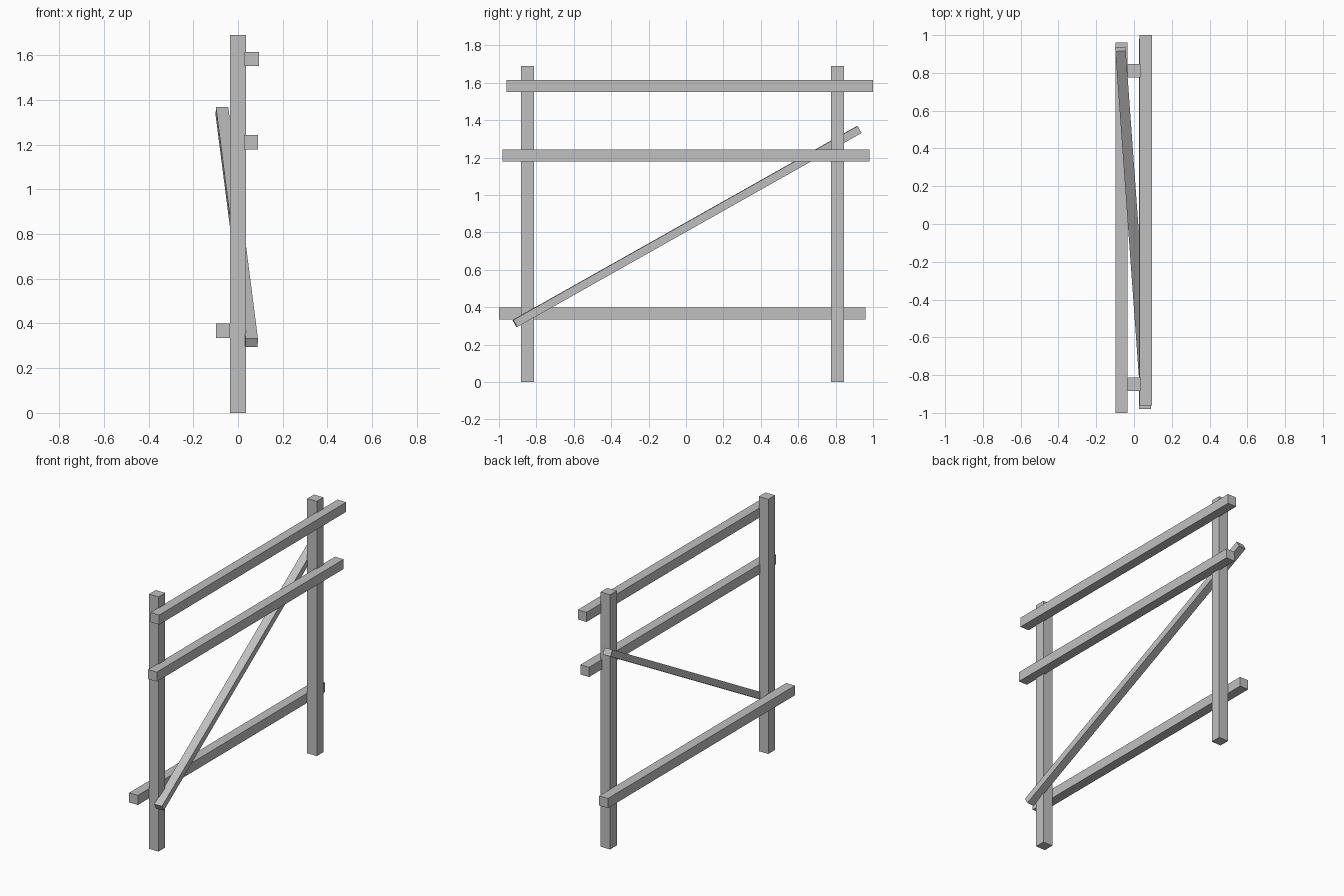
import bpy
from mathutils import Vector, Matrix

cube = bpy.data.objects.get("Cube")
if cube:
    bpy.data.objects.remove(cube, do_unlink=True)

grey = bpy.data.materials.new("plain grey")
grey.use_nodes = True
grey.diffuse_color = (0.53, 0.53, 0.53, 1)
grey.node_tree.nodes["Principled BSDF"].inputs["Base Color"].default_value = (0.53, 0.53, 0.53, 1)


def beam(name, start, end, width, depth):
    """Square-cut timber between two points; width runs level, depth across it."""
    start, end = Vector(start), Vector(end)
    along = (end - start).normalized()
    if abs(along.z) > 0.99:
        side = Vector((1, 0, 0))
    else:
        side = along.cross(Vector((0, 0, 1))).normalized()
    up = side.cross(along)
    bpy.ops.mesh.primitive_cube_add(size=1)
    obj = bpy.context.object
    obj.name = name
    frame = Matrix((side, along, up)).transposed().to_4x4()
    size = Matrix.Diagonal((width, (end - start).length, depth, 1))
    obj.data.transform(Matrix.Translation((start + end) / 2) @ frame @ size)
    obj.data.materials.append(grey)
    return obj


# Upright posts
for name, y in (("front_post", -0.848), ("back_post", 0.811)):
    beam(name, (0, y, 0), (0, y, 1.69), 0.07, 0.07)

# Horizontal rails: name, x, z, y start, y end
for name, x, z, y0, y1 in (
    ("top_rail", 0.062, 1.583, -0.96, 1.0),
    ("middle_rail", 0.058, 1.211, -0.98, 0.98),
    ("bottom_rail", -0.067, 0.367, -1.0, 0.96),
):
    beam(name, (x, y0, z), (x, y1, z), 0.064, 0.064)

# Diagonal brace passing from one side of the posts to the other
beam("diagonal_brace", (0.061, -0.915, 0.313), (-0.072, 0.926, 1.35), 0.055, 0.043)
